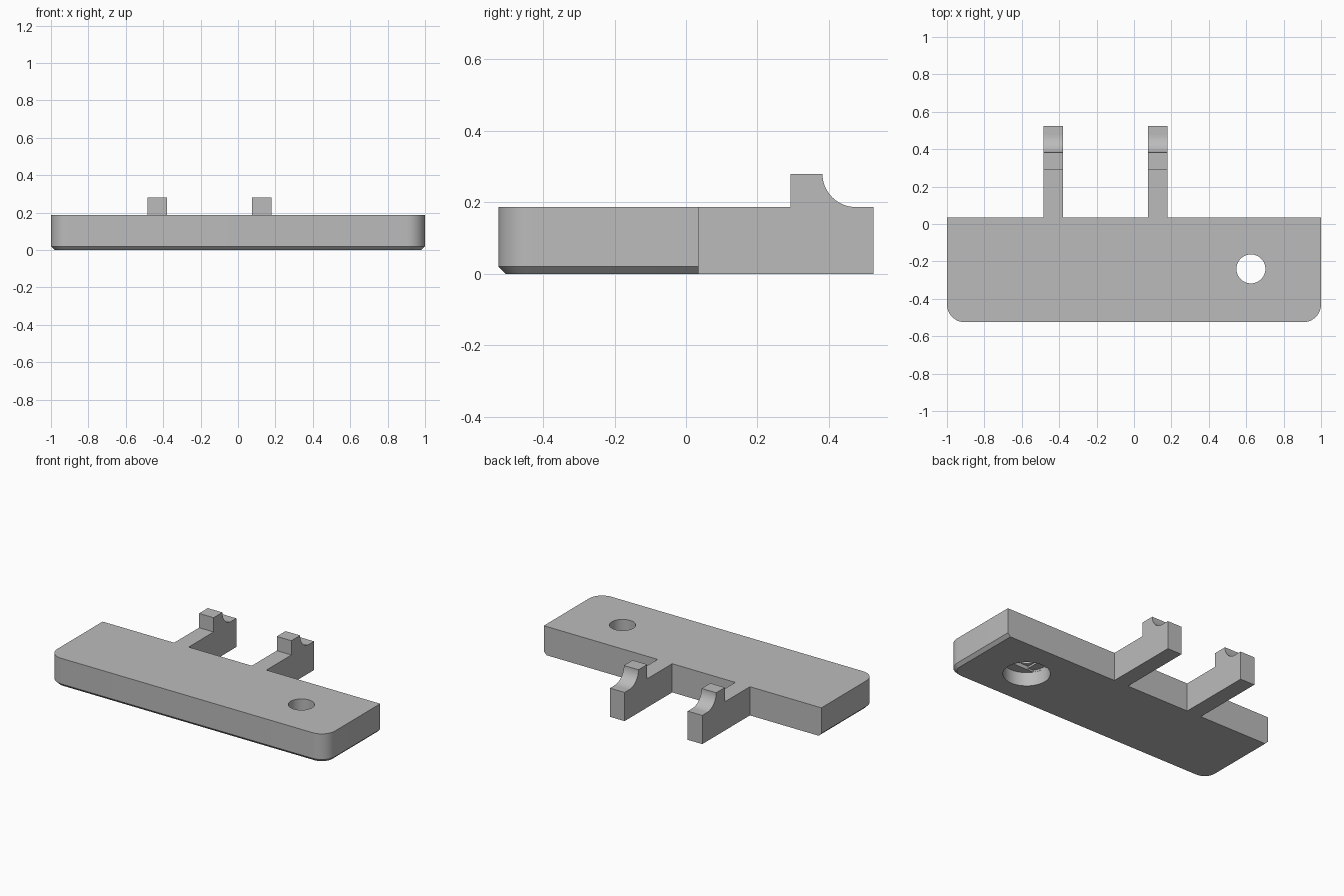
import bpy, bmesh
from math import sin, cos, asin, pi, radians

if "Cube" in bpy.data.objects:
    bpy.data.objects.remove(bpy.data.objects["Cube"], do_unlink=True)

TOP = 0.187          # plate thickness
BACK, END = 0.035, 0.525
CHAMFER, CORNER = 0.02, 0.095
ARMS = [(-0.485, -0.38), (0.075, 0.18)]
HOLE = (0.625, -0.24)
HOLE_R, BORE_R = 0.0775, 0.14

grey = bpy.data.materials.new("plain grey")
grey.use_nodes = True
grey.diffuse_color = (0.5, 0.5, 0.5, 1)
grey.node_tree.nodes["Principled BSDF"].inputs["Base Color"].default_value = (0.5, 0.5, 0.5, 1)


def arc(cx, cy, r, start, end, steps):
    angles = [start + (end - start) * i / steps for i in range(steps + 1)]
    return [(cx + r * cos(a), cy + r * sin(a)) for a in angles]


def loft(name, rings):
    """Solid skinned through matching rings of 3D points."""
    bm = bmesh.new()
    loops = [[bm.verts.new(p) for p in ring] for ring in rings]
    n = len(loops[0])
    for low, high in zip(loops, loops[1:]):
        for i in range(n):
            j = (i + 1) % n
            bm.faces.new((low[i], low[j], high[j], high[i]))
    bm.faces.new(loops[0][::-1])
    bm.faces.new(loops[-1])
    bmesh.ops.recalc_face_normals(bm, faces=bm.faces)
    mesh = bpy.data.meshes.new(name)
    bm.to_mesh(mesh)
    bm.free()
    mesh.materials.append(grey)
    obj = bpy.data.objects.new(name, mesh)
    bpy.context.collection.objects.link(obj)
    return obj


def select(obj):
    bpy.ops.object.select_all(action='DESELECT')
    obj.select_set(True)
    bpy.context.view_layer.objects.active = obj


def smooth(obj):
    select(obj)
    bpy.ops.object.shade_smooth_by_angle(angle=radians(30))


def outline(inset, z):
    """Plate with two rear arms; only front and sides are inset."""
    x, r = 1 - CORNER, CORNER - inset
    y = -END + CORNER
    pts = arc(-x, y, r, pi, 1.5 * pi, 12) + arc(x, y, r, 1.5 * pi, 2 * pi, 12)
    pts.append((1 - inset, BACK))
    for left, right in reversed(ARMS):
        pts += [(right, BACK), (right, END), (left, END), (left, BACK)]
    pts.append((-1 + inset, BACK))
    return [(px, py, z) for px, py in pts]


# Plate and arms
plate = loft("plate_with_arms", [outline(CHAMFER, 0), outline(0, CHAMFER), outline(0, TOP)])


def cut(profile, bottom, top):
    rings = [[(HOLE[0] + x, HOLE[1] + y, z) for x, y in profile] for z in (bottom, top)]
    cutter = loft("hole_cutter", rings)
    cutter.hide_render = True
    select(plate)
    mod = plate.modifiers.new("hole", 'BOOLEAN')
    mod.operation, mod.solver, mod.object = 'DIFFERENCE', 'EXACT', cutter
    bpy.ops.object.modifier_apply(modifier=mod.name)
    bpy.data.objects.remove(cutter, do_unlink=True)


# Screw hole: through hole, square step, slotted step, counterbore
s = HOLE_R
a = asin(s / BORE_R)
cut(arc(0, 0, HOLE_R, 0, 2 * pi, 48)[:-1], -0.1, 0.4)
cut([(-s, -s), (s, -s), (s, s), (-s, s)], -0.08, 0.115)
cut(arc(0, 0, BORE_R - 0.001, -a, a, 8) + arc(0, 0, BORE_R - 0.001, pi - a, pi + a, 8), -0.06, 0.102)
cut(arc(0, 0, BORE_R, 0, 2 * pi, 48)[:-1], -0.04, 0.09)
smooth(plate)

# Hooks with a concave rear face
R = 0.093
profile = [(0.292, TOP), (0.292, TOP + R)] + arc(0.475, TOP + R, R, pi, 1.5 * pi, 16)
for side, (left, right) in zip(("right", "left"), ARMS):
    hook = loft(side + "_hook", [[(x, y, z) for y, z in profile] for x in (left, right)])
    smooth(hook)
